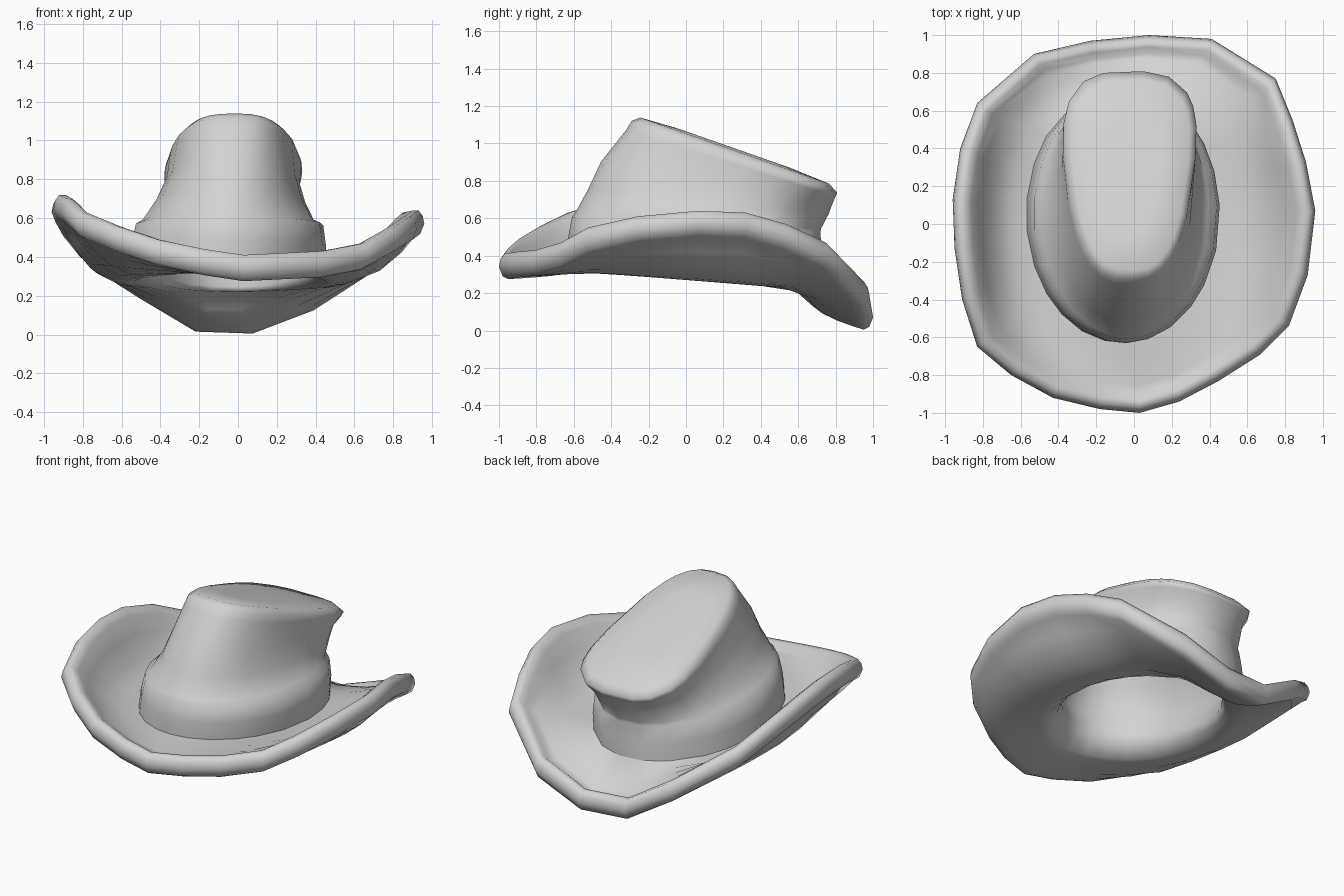
import bpy, bmesh, math
from mathutils import Vector

cube = bpy.data.objects.get("Cube")
if cube:
    bpy.data.objects.remove(cube, do_unlink=True)

felt = bpy.data.materials.new("grey felt")
felt.use_nodes = True
grey = (0.65, 0.65, 0.65, 1)
felt.diffuse_color = grey
felt.node_tree.nodes["Principled BSDF"].inputs["Base Color"].default_value = grey

# Crest of the brim edge: x, y, z, counter-clockwise from the front
rim = [Vector(p) for p in (
    (.03, -1, .41), (.24, -.94, .42), (.45, -.83, .43), (.67, -.69, .47),
    (.82, -.54, .55), (.92, -.27, .61), (.96, .07, .64), (.91, .33, .63),
    (.84, .55, .57), (.75, .77, .47), (.41, .98, .26), (.08, 1, .14),
    (-.23, .97, .15), (-.53, .9, .32), (-.83, .64, .52), (-.92, .4, .63),
    (-.96, .13, .7), (-.95, -.13, .72), (-.91, -.4, .7), (-.83, -.65, .63),
    (-.65, -.8, .56), (-.43, -.92, .49), (-.18, -.98, .44))]
angles = [math.atan2(p.y, p.x) for p in rim]


def oval(cx, cy, rx, ry, z, slope=0, taper=0, power=1):
    """Tilted ring; taper widens the back, a power below 1 squares the corners."""
    ring = []
    for a in angles:
        c, s = (math.copysign(abs(v) ** power, v) for v in (math.cos(a), math.sin(a)))
        y = cy + ry * s
        ring.append(Vector((cx + rx * c * (1 + taper * s), y, z + slope * y)))
    return ring


def edge(inset, drop):
    """Ring that follows the brim edge."""
    ring = []
    for p in rim:
        k = 1 - inset / math.hypot(p.x, p.y)
        ring.append(Vector((p.x * k, p.y * k, p.z - drop)))
    return ring


def between(inner, outer, t):
    """Ring across the brim: dished where it rises, arched where it falls."""
    ring = []
    for a, b in zip(inner, outer):
        p = a.lerp(b, t)
        p.z = a.z + (b.z - a.z) * t ** (2.6 if b.z > a.z else 0.4)
        ring.append(p)
    return ring


def loft(name, rings):
    """Skin the rings and close the last one."""
    bm = bmesh.new()
    loops = [[bm.verts.new(p) for p in ring] for ring in rings]
    n = len(angles)
    for a, b in zip(loops, loops[1:]):
        for i in range(n):
            j = (i + 1) % n
            bm.faces.new((a[i], a[j], b[j], b[i]))
    bm.faces.new(loops[-1])
    bmesh.ops.recalc_face_normals(bm, faces=bm.faces)
    mesh = bpy.data.meshes.new(name)
    bm.to_mesh(mesh)
    bm.free()
    mesh.materials.append(felt)
    obj = bpy.data.objects.new(name, mesh)
    bpy.context.collection.objects.link(obj)
    bpy.ops.object.select_all(action="DESELECT")
    obj.select_set(True)
    bpy.context.view_layer.objects.active = obj
    bpy.ops.object.shade_smooth_by_angle(angle=math.radians(80))


base = oval(-.06, .05, .51, .68, .35, -.06)
mouth = oval(-.04, .02, .5, .64, .27, -.08)
roll, under = edge(.1, .03), edge(.05, .135)

# Brim: top surface, rolled edge, underside, then the throat and crown lining
brim_top = [base] + [between(base, roll, t) for t in (.3, .6, .85)]
rolled_edge = [roll, edge(.065, .002), edge(.03, 0), edge(.008, .03), edge(0, .07),
               edge(.02, .12), under]
underside = [between(mouth, under, t) for t in (.85, .6, .3, .12)]
lining = [mouth,
          oval(-.035, .03, .44, .585, .305, -.14),
          oval(-.03, .04, .415, .565, .36, -.19),
          oval(-.04, .05, .44, .61, .48, -.16),
          oval(-.03, .1, .36, .59, .68, -.12, .05, .9),
          oval(-.02, .2, .3, .54, .9, -.3, .15, .75),
          oval(-.02, .25, .26, .46, 1.02, -.35, .2, .7)]
loft("brim", brim_top + rolled_edge + underside + lining)

# Crown: band ledge at the foot, pinched sides, sloped and softly domed top
loft("crown", [
    base,
    oval(-.05, .05, .505, .68, .46, -.06),
    oval(-.045, .055, .485, .665, .57, -.06),
    oval(-.05, .065, .445, .66, .59, -.06),
    oval(-.04, .12, .385, .645, .7, -.1, .05, .9),
    oval(-.03, .165, .345, .62, .82, -.18, .1, .8),
    oval(-.025, .24, .34, .56, .97, -.32, .18, .72),
    oval(-.02, .26, .335, .55, 1.02, -.35, .2, .7),
    oval(-.02, .26, .3, .505, 1.053, -.35, .2, .7),
    oval(-.02, .25, .16, .3, 1.065, -.35, .2, .8)])
